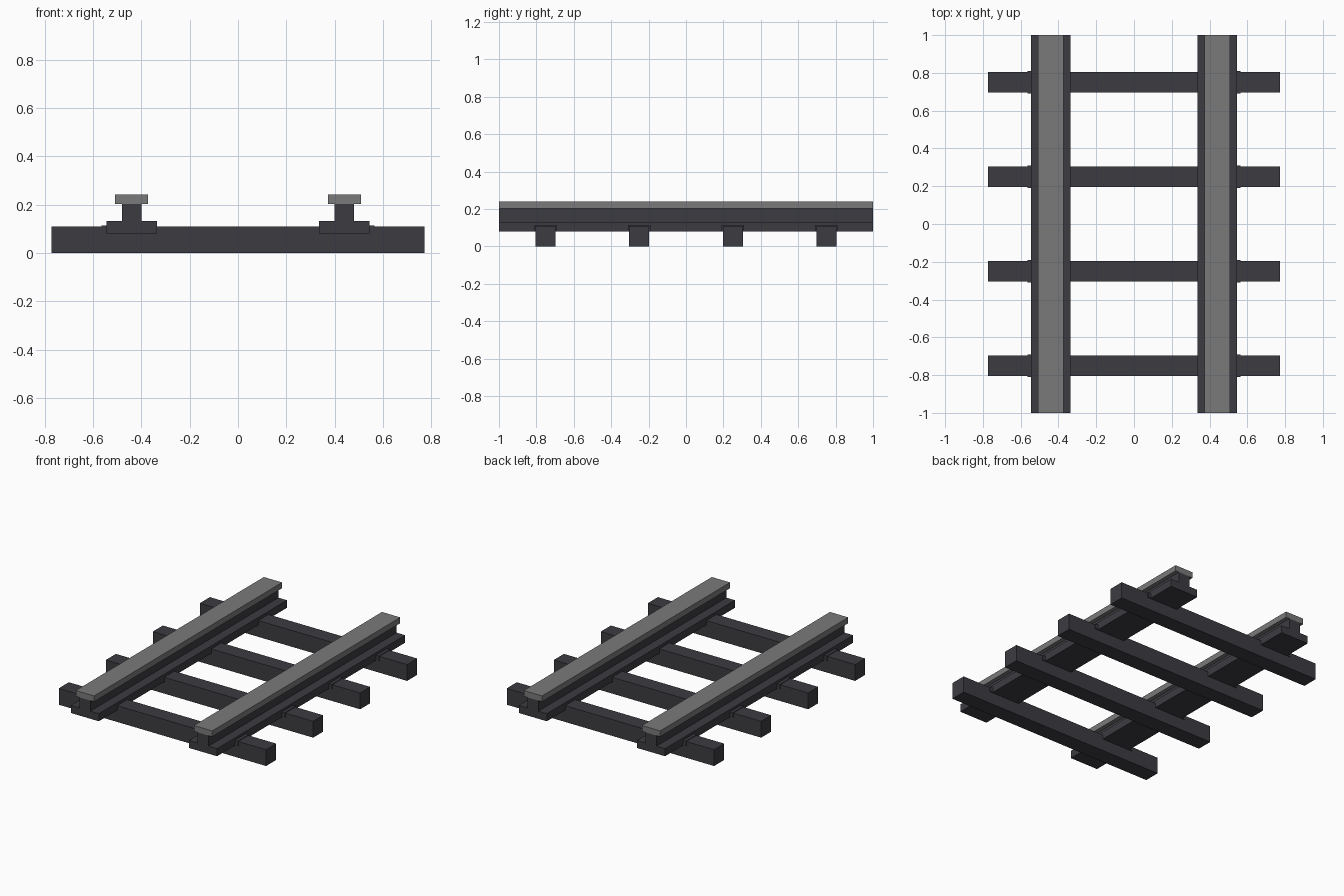
import bpy, bmesh

old = bpy.data.objects.get("Cube")
if old:
    bpy.data.objects.remove(old, do_unlink=True)


def make_material(name, colour):
    mat = bpy.data.materials.new(name)
    mat.use_nodes = True
    mat.diffuse_color = colour
    mat.node_tree.nodes["Principled BSDF"].inputs["Base Color"].default_value = colour
    return mat


dark = make_material("dark_charcoal", (0.046, 0.044, 0.053, 1))
steel = make_material("worn_steel", (0.195, 0.195, 0.195, 1))


def extrude_profile(name, profile, x, y, length, mat):
    """Extrude an x-z outline along y, centred on y."""
    bm = bmesh.new()
    verts = [bm.verts.new((x + px, y - length / 2, pz)) for px, pz in profile]
    face = bm.faces.new(verts)
    new = bmesh.ops.extrude_face_region(bm, geom=[face])["geom"]
    moved = [v for v in new if isinstance(v, bmesh.types.BMVert)]
    bmesh.ops.translate(bm, verts=moved, vec=(0, length, 0))
    bmesh.ops.recalc_face_normals(bm, faces=bm.faces)
    mesh = bpy.data.meshes.new(name)
    bm.to_mesh(mesh)
    bm.free()
    mesh.materials.append(mat)
    obj = bpy.data.objects.new(name, mesh)
    bpy.context.collection.objects.link(obj)
    return obj


def rect(half_width, bottom, top):
    return [(-half_width, bottom), (half_width, bottom),
            (half_width, top), (-half_width, top)]


SLEEPERS = (-0.75, -0.25, 0.25, 0.75)
RAIL_X = 0.44

# Wooden sleepers across the track
for i, y in enumerate(SLEEPERS, 1):
    extrude_profile(f"sleeper_{i}", rect(0.772, 0, 0.11), 0, y, 0.107, dark)

# Rails: stepped foot and web, with a steel head on top
half_foot = [(0.104, 0.08), (0.104, 0.131), (0.041, 0.131), (0.041, 0.202)]
foot = half_foot + [(-x, z) for x, z in reversed(half_foot)]
for side, sign in (("left", 1), ("right", -1)):
    x = sign * RAIL_X
    extrude_profile(f"{side}_rail_foot", foot, x, 0, 2, dark)
    extrude_profile(f"{side}_rail_head", rect(0.068, 0.202, 0.241), x, 0, 2, steel)
    # Clips that hold the outer edge of the foot to each sleeper
    for i, y in enumerate(SLEEPERS, 1):
        extrude_profile(f"{side}_clip_{i}", rect(0.025, 0.08, 0.114),
                        sign * 0.54, y, 0.118, dark)
